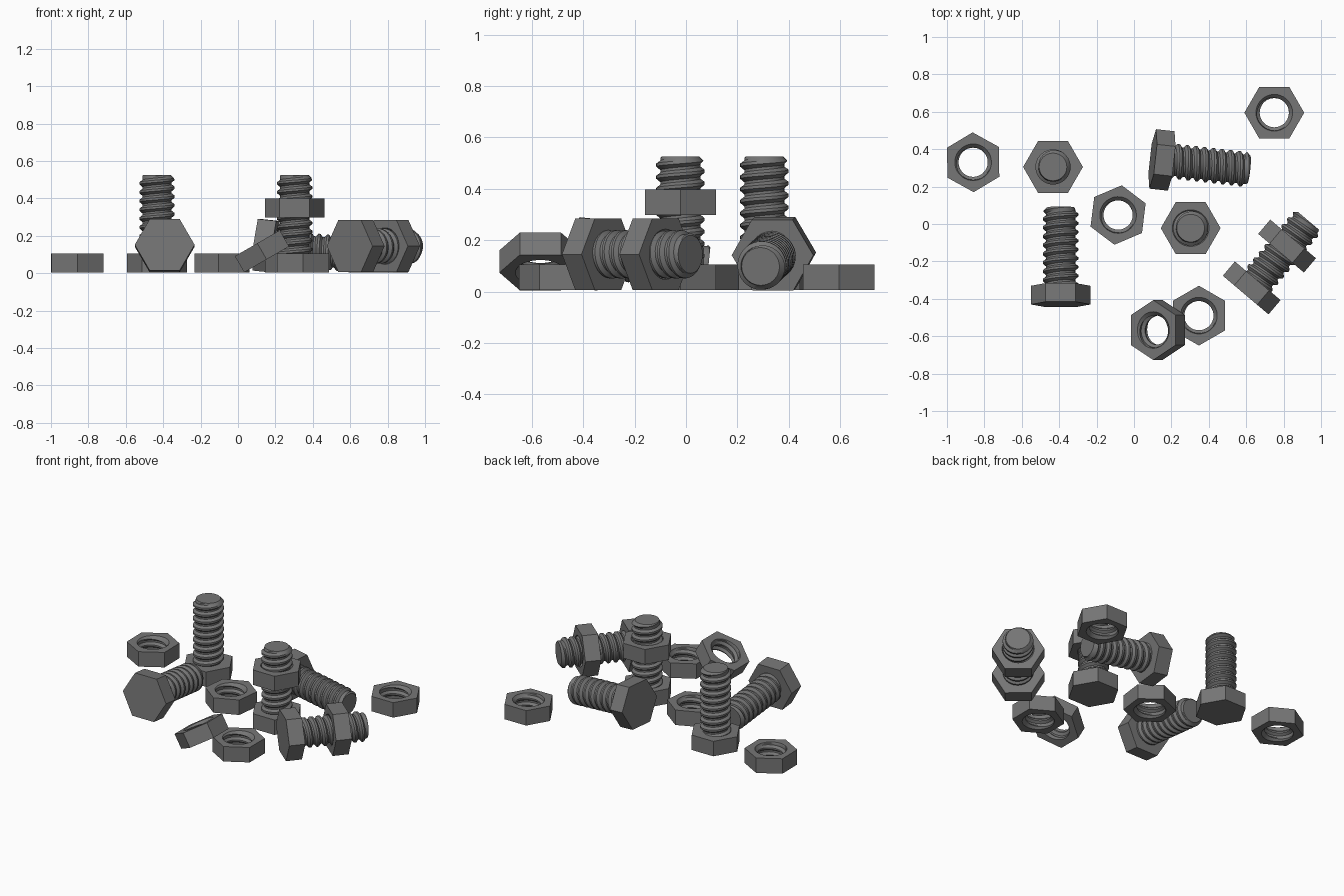
import bpy, bmesh
from math import pi, cos, sin, radians
from mathutils import Matrix

cube = bpy.data.objects.get("Cube")
if cube:
    bpy.data.objects.remove(cube)

STEPS = 36                 # points around every ring
APOTHEM = 0.1385           # half the width across the flats
THICK = 0.1                # height of a head or nut
LENGTH = 0.52              # whole bolt
PITCH = 0.047
MINOR, MAJOR = 0.078, 0.094
TIP, MOUTH = 0.074, 0.098  # chamfered ends of shank and hole
# one thread turn: (fraction of pitch, fraction of depth)
PROFILE = [(0, 1), (0.25, 1), (0.5, 0), (0.72, 0), (1, 1)]

steel = bpy.data.materials.new("dark_steel")
steel.use_nodes = True
colour = (0.18, 0.18, 0.18, 1)
steel.diffuse_color = colour
steel.node_tree.nodes["Principled BSDF"].inputs["Base Color"].default_value = colour


def ring(bm, radius, z):
    """A closed ring of vertices; radius is a function of the angle."""
    angles = [2 * pi * i / STEPS for i in range(STEPS)]
    return [bm.verts.new((radius(a) * cos(a), radius(a) * sin(a), z)) for a in angles]


def hexagon(a):
    return APOTHEM / cos(a % (pi / 3) - pi / 6)


def skin(bm, a, b):
    for i in range(STEPS):
        j = (i + 1) % STEPS
        bm.faces.new((a[i], a[j], b[j], b[i]))


def soften(bm):
    """Bevel the sharp outer edges of a hexagonal block."""
    edges = [e for e in bm.edges if len(e.link_faces) == 2 and e.calc_face_angle(0) > 0.5]
    bmesh.ops.bevel(bm, geom=edges, offset=0.006, segments=2, profile=0.5, affect='EDGES')


def thread(bm, low, high, limit):
    """One helical strip, clipped flat at both ends; limit shapes the ends."""
    turns = int((high - low) / PITCH) + 3
    rows = []
    for i in range(turns * STEPS + 1):
        a = 2 * pi * i / STEPS
        row = []
        for f, depth in PROFILE:
            z = low + PITCH * (i / STEPS + f - 2)
            z = min(max(z, low), high)
            r = limit(MINOR + (MAJOR - MINOR) * depth, z)
            row.append(bm.verts.new((r * cos(a), r * sin(a), z)))
        rows.append(row)
    for r0, r1 in zip(rows, rows[1:]):
        for k in range(len(PROFILE) - 1):
            bm.faces.new((r0[k], r1[k], r1[k + 1], r0[k + 1]))


def finish(bm, name):
    bmesh.ops.remove_doubles(bm, verts=bm.verts, dist=0.00005)
    bmesh.ops.holes_fill(bm, edges=[e for e in bm.edges if e.is_boundary], sides=0)
    bmesh.ops.recalc_face_normals(bm, faces=bm.faces)
    mesh = bpy.data.meshes.new(name)
    bm.to_mesh(mesh)
    bm.free()
    mesh.materials.append(steel)
    return mesh


def make_bolt():
    bm = bmesh.new()
    base, top = ring(bm, hexagon, 0), ring(bm, hexagon, THICK)
    skin(bm, base, top)
    bm.faces.new(base[::-1])
    bm.faces.new(top)
    soften(bm)
    thread(bm, THICK - 0.03, LENGTH, lambda r, z: min(r, TIP + LENGTH - z))
    return finish(bm, "bolt")


def make_nut():
    bm = bmesh.new()
    h = THICK / 2
    o0, o1 = ring(bm, hexagon, -h), ring(bm, hexagon, h)
    m0, m1 = (ring(bm, lambda a: MOUTH, z) for z in (-h, h))
    skin(bm, o0, o1)
    skin(bm, o1, m1)
    skin(bm, m0, o0)
    soften(bm)
    thread(bm, -h, h, lambda r, z: max(r, MOUTH - (h - abs(z))))
    return finish(bm, "nut")


def place(name, mesh, location, yaw=0, tip=0, spin=0):
    """Spin about the part's own axis, tip it over towards +x, then turn it."""
    ob = bpy.data.objects.new(name, mesh)
    bpy.context.collection.objects.link(ob)
    ob.matrix_world = (Matrix.Translation(location)
                       @ Matrix.Rotation(radians(yaw), 4, 'Z')
                       @ Matrix.Rotation(radians(tip), 4, 'Y')
                       @ Matrix.Rotation(radians(spin), 4, 'Z'))
    ob.select_set(True)
    bpy.context.view_layer.objects.active = ob


bpy.ops.object.select_all(action='DESELECT')
bolt, nut = make_bolt(), make_nut()
FLOOR = 0.005
FLAT = FLOOR + THICK / 2

# bolts standing on their heads
place("standing_bolt", bolt, (-0.433, 0.305, FLOOR))
place("standing_bolt_with_nut", bolt, (0.303, -0.022, FLOOR))
place("nut_on_standing_bolt", nut, (0.303, -0.022, 0.348))

# bolts lying on head and tip
place("lying_bolt_front", bolt, (-0.392, -0.43, 0.152), 90, 96, 30)
place("lying_bolt_back", bolt, (0.10, 0.348, 0.152), -6.4, 96, 30)

# bolt lying level on its head and nut
YAW = 49.8
place("lying_bolt_with_nut", bolt, (0.597, -0.38, 0.145), YAW, 90, 30)
reach = 0.343
place("nut_on_lying_bolt", nut, (0.597 + reach * cos(radians(YAW)),
                                 -0.38 + reach * sin(radians(YAW)), 0.145), YAW, 90, 30)

# loose nuts on the ground
for name, x, y, spin in (("nut_left", -0.86, 0.33, 31), ("nut_back", 0.75, 0.595, 0),
                         ("nut_middle", -0.085, 0.048, 23), ("nut_front", 0.347, -0.49, 30)):
    place(name, nut, (x, y, FLAT), spin=spin)

# nut leaning on its neighbour
place("leaning_nut", nut, (0.128, -0.567, 0.117), 0, -30, 30)

bpy.ops.object.shade_smooth_by_angle(angle=radians(30))
